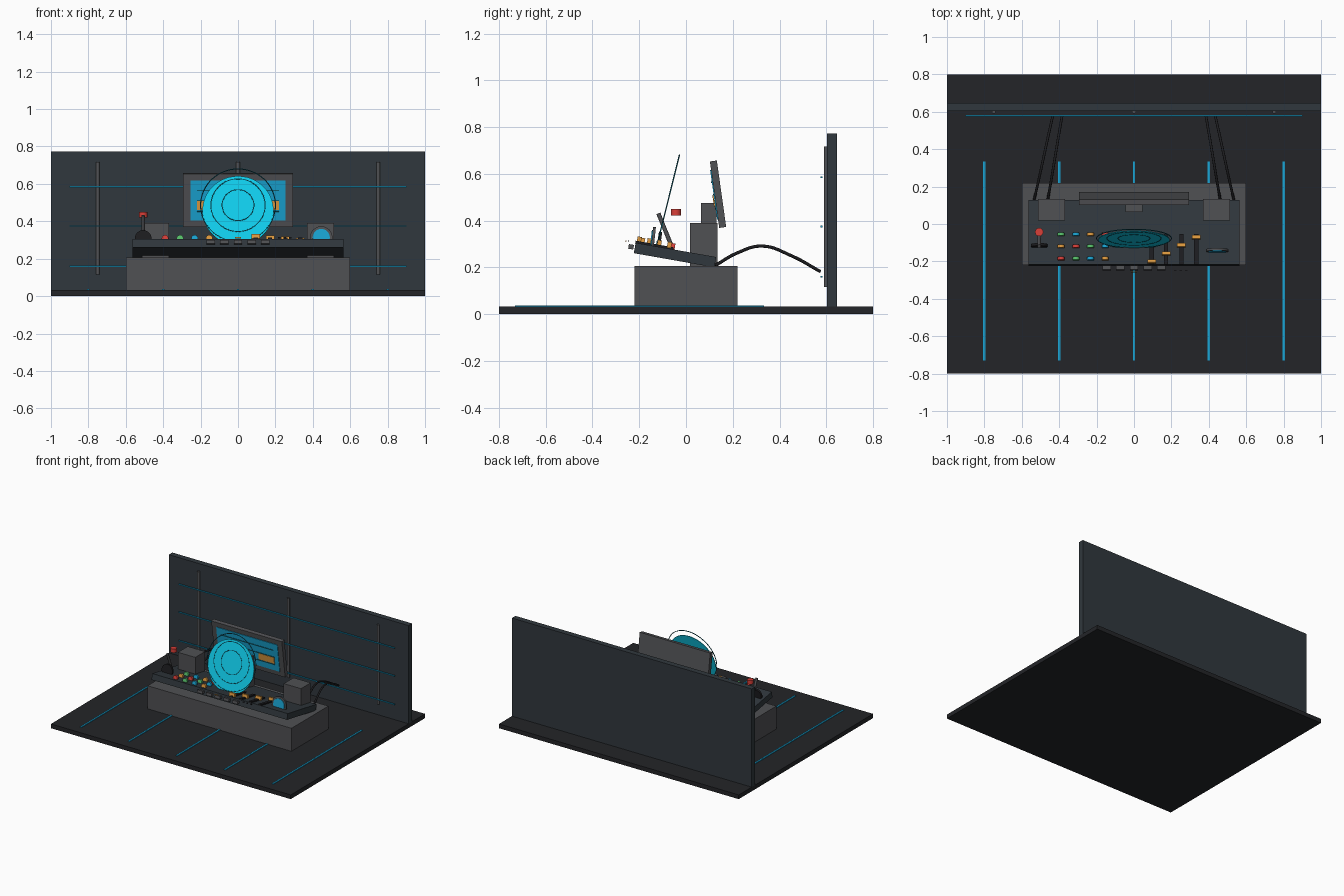
import bpy
from math import radians, sin, cos, tan
from mathutils import Vector, Matrix

if "Cube" in bpy.data.objects:
    bpy.data.objects.remove(bpy.data.objects["Cube"])


def mat(name, rgb):
    m = bpy.data.materials.new(name)
    m.diffuse_color = (*rgb, 1)
    m.use_nodes = True
    m.node_tree.nodes["Principled BSDF"].inputs["Base Color"].default_value = m.diffuse_color
    return m


FLOOR = mat("floor_dark", (.017, .018, .021))
WALL = mat("wall_slate", (.03, .039, .047))
GREY = mat("metal_grey", (.08, .082, .088))
BLACK = mat("rubber_black", (.012, .012, .014))
CYAN = mat("glow_cyan", (.005, .62, .85))
BLUE = mat("screen_blue", (.01, .38, .66))
TEAL = mat("line_teal", (.005, .12, .17))
AMBER = mat("amber", (.75, .33, .05))
RED = mat("red", (.7, .05, .04))
GREEN = mat("green", (.1, .55, .15))


def box(name, loc, size, m, tilt=0):
    bpy.ops.mesh.primitive_cube_add(size=1, location=loc)
    o = bpy.context.object
    o.name = name
    o.scale = size
    bpy.ops.object.transform_apply(location=False, rotation=False, scale=True)
    o.rotation_euler.x = radians(tilt)
    o.data.materials.append(m)
    return o


def cyl(name, loc, r, h, m, tilt=0, sides=32):
    bpy.ops.mesh.primitive_cylinder_add(vertices=sides, radius=r, depth=h, location=loc,
                                        rotation=(radians(tilt), 0, 0))
    o = bpy.context.object
    o.name = name
    o.data.materials.append(m)
    bpy.ops.object.shade_smooth_by_angle()
    return o


def ring(name, loc, r, t, m, tilt):
    bpy.ops.mesh.primitive_torus_add(major_radius=r, minor_radius=t, major_segments=64,
                                     minor_segments=8, location=loc,
                                     rotation=(radians(tilt), 0, 0))
    o = bpy.context.object
    o.name = name
    o.data.materials.append(m)
    bpy.ops.object.shade_smooth_by_angle()


# Floor, back wall and their light strips
box("floor", (0, 0, .016), (2, 1.6, .032), FLOOR)
for x in (-.8, -.4, 0, .4, .8):
    box("floor_strip", (x, -.198, .034), (.012, 1.065, .007), BLUE)
box("back_wall", (0, .625, .4), (2, .042, .744), WALL)
for x in (-.75, 0, .75):
    cyl("wall_rib", (x, .6, .416), .01, .6, GREY, sides=16)
for z in (.16, .375, .585):
    box("wall_light", (0, .58, z), (1.8, .008, .007), BLUE)

# Plinth and tilted console panel
box("plinth", (0, 0, .118), (1.2, .44, .175), GREY)
PY, PZ, PT = -.047, .2525, 10
box("console_panel", (0, PY, PZ), (1.13, .35, .045), WALL, -PT)


def top(y, up=0):
    return PZ + .0225 / cos(radians(PT)) - tan(radians(PT)) * (y - PY) + up


# Side housings and screen neck
for s in (-1, 1):
    box("side_housing", (s * .441, .076, .298), (.144, .116, .184), GREY)
box("screen_neck", (0, .097, .345), (.09, .066, .26), GREY)

# Tilted monitor
SC, SA = Vector((0, .137, .513)), 8
SR = Matrix.Rotation(radians(SA), 3, 'X')


def on_screen(name, x, y, z, size, m):
    box(name, SC + SR @ Vector((x, y, z)), size, m, SA)


on_screen("monitor_case", 0, 0, 0, (.588, .03, .287), GREY)
on_screen("monitor_screen", 0, -.016, 0, (.51, .006, .215), BLUE)
for z in (.055, 0, -.06):
    on_screen("screen_line", 0, -.02, z, (.44, .004, .006), TEAL)
for s in (-1, 1):
    on_screen("screen_block", s * .155, -.022, -.026, (.13, .005, .05), AMBER)

# Round display disc with concentric rings
TA = 76
cyl("display_disc", (0, -.083, .457), .19, .004, CYAN, TA, 48)
for r in (.2, .145, .085):
    ring("display_ring", (0, -.0765, .486), r, .0028, TEAL, TA)

# Button grid
cycle = (GREEN, BLUE, AMBER, RED)
for j, y in enumerate((-.056, -.12, -.185)):
    for i, x in enumerate((-.39, -.31, -.232, -.154)):
        cyl("button", (x, y, top(y, .008)), .018, .016, cycle[(i + (0, 2, 3)[j]) % 4], 80, 20)

# Sliders
for i, x in enumerate((.095, .172, .253, .333)):
    y = -.2 + i * .043
    box("slider_track", (x, -.135, top(-.135, .003)), (.022, .165, .012), BLACK, -PT)
    box("slider_handle", (x, y, top(y, .016)), (.046, .018, .026), AMBER, -PT)

# Front keys and small indicators
for i in range(-2, 3):
    box("front_key", (i * .073, -.235, .288), (.044, .022, .02), GREY, -PT)
box("indicator", (0, -.257, .312), (.03, .003, .006), AMBER, -PT)
for x in (.22, .25, .28):
    box("indicator", (x, -.247, .312), (.014, .003, .008), BLACK, -PT)

# Joystick
cyl("joystick_base", (-.507, -.115, .307), .045, .014, BLACK, 82)
cyl("joystick_stick", (-.507, -.092, .366), .009, .14, GREY, 22, 16)
cyl("joystick_knob", (-.507, -.043, .435), .022, .028, RED)

# Dial
cyl("dial_rim", (.445, -.141, .313), .06, .012, GREY, 84)
cyl("dial_face", (.445, -.148, .313), .046, .006, BLUE, 84)

# Cables from the housings to the wall
for s in (-1, 1):
    for x0, x1 in ((.535, .435), (.462, .385)):
        cu = bpy.data.curves.new("cable", 'CURVE')
        cu.dimensions = '3D'
        cu.bevel_depth = .007
        cu.bevel_resolution = 3
        path = ((0, .125, .208), (.22, .22, .262), (.45, .325, .291), (.72, .45, .25), (1, .575, .182))
        sp = cu.splines.new('BEZIER')
        sp.bezier_points.add(len(path) - 1)
        for p, (t, y, z) in zip(sp.bezier_points, path):
            p.co = (s * (x0 + (x1 - x0) * t), y, z)
            p.handle_left_type = p.handle_right_type = 'AUTO'
        cu.use_fill_caps = True
        cu.materials.append(BLACK)
        bpy.context.collection.objects.link(bpy.data.objects.new("cable", cu))
